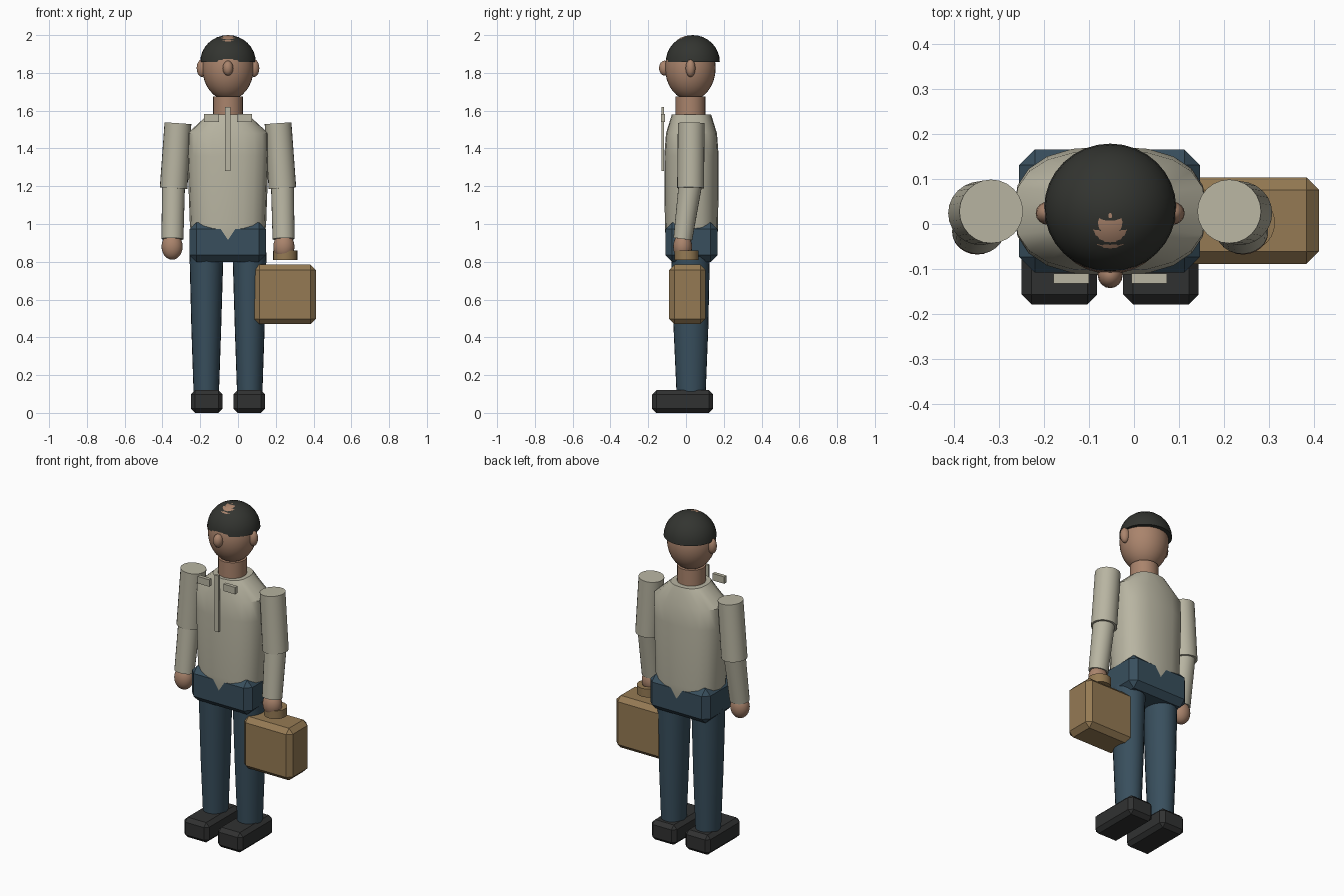
import bpy, bmesh, math
from mathutils import Vector

if "Cube" in bpy.data.objects:
    bpy.data.objects.remove(bpy.data.objects["Cube"])

CX, CY = -0.053, 0.027   # centre line of the figure


def material(name, rgb):
    m = bpy.data.materials.new(name)
    m.diffuse_color = (*rgb, 1)
    m.use_nodes = True
    m.node_tree.nodes["Principled BSDF"].inputs["Base Color"].default_value = m.diffuse_color
    return m


SKIN = material("skin", (0.40, 0.23, 0.15))
SHIRT = material("shirt", (0.48, 0.46, 0.36))
DENIM = material("denim", (0.04, 0.078, 0.11))
DARK = material("dark_leather", (0.03, 0.031, 0.031))
HAIR = material("hair", (0.033, 0.035, 0.03))
TAN = material("tan_leather", (0.30, 0.195, 0.088))


def finish(name, bm, mat, smooth=True):
    bmesh.ops.recalc_face_normals(bm, faces=bm.faces)
    me = bpy.data.meshes.new(name)
    bm.to_mesh(me)
    bm.free()
    ob = bpy.data.objects.new(name, me)
    bpy.context.collection.objects.link(ob)
    me.materials.append(mat)
    if smooth:
        bpy.ops.object.select_all(action='DESELECT')
        ob.select_set(True)
        bpy.context.view_layer.objects.active = ob
        bpy.ops.object.shade_smooth_by_angle(angle=math.radians(35))
    return ob


def box(name, lo, hi, mat, bevel=0.0):
    lo, hi = Vector(lo), Vector(hi)
    bm = bmesh.new()
    bmesh.ops.create_cube(bm, size=1)
    for v in bm.verts:
        v.co = (lo + hi) / 2 + v.co * (hi - lo)
    if bevel:
        bmesh.ops.bevel(bm, geom=bm.edges[:], offset=bevel, segments=1,
                        profile=0.5, affect='EDGES')
    return finish(name, bm, mat, smooth=False)


def ellipsoid(name, c, r, mat, cut=None, seg=32):
    bm = bmesh.new()
    bmesh.ops.create_uvsphere(bm, u_segments=seg, v_segments=seg // 2, radius=1)
    for v in bm.verts:
        v.co = Vector(c) + v.co * Vector(r)
    if cut is not None:   # keep only what lies above the cut height
        bmesh.ops.bisect_plane(bm, geom=bm.verts[:] + bm.edges[:] + bm.faces[:],
                               plane_co=(0, 0, cut), plane_no=(0, 0, -1), clear_outer=True)
        bmesh.ops.holes_fill(bm, edges=[e for e in bm.edges if e.is_boundary])
    return finish(name, bm, mat)


def loft(name, rings, mat, seg=24, power=2.0, tilt=True):
    """Skin closed rings given as (centre, rx, ry); rings face along the path."""
    bm = bmesh.new()
    axis = (Vector(rings[-1][0]) - Vector(rings[0][0])).normalized()
    rot = Vector((0, 0, -1)).rotation_difference(axis)
    loops = []
    for c, rx, ry in rings:
        loop = []
        for i in range(seg):
            a = 2 * math.pi * i / seg
            x, y = math.cos(a), math.sin(a)
            p = Vector((math.copysign(abs(x) ** (2 / power), x) * rx,
                        math.copysign(abs(y) ** (2 / power), y) * ry, 0))
            loop.append(bm.verts.new(Vector(c) + (rot @ p if tilt else p)))
        loops.append(loop)
    for a, b in zip(loops, loops[1:]):
        for i in range(seg):
            j = (i + 1) % seg
            bm.faces.new((a[i], a[j], b[j], b[i]))
    bm.faces.new(loops[0])
    bm.faces.new(loops[-1])
    return finish(name, bm, mat)


# Head, hair and neck
ellipsoid("head", (CX, 0.023, 1.827), (0.136, 0.134, 0.172), SKIN)
ellipsoid("hair", (CX, 0.036, 1.857), (0.147, 0.143, 0.143), HAIR, cut=1.857)
ellipsoid("nose", (CX, -0.113, 1.825), (0.028, 0.03, 0.04), SKIN, seg=16)
loft("neck", [((CX, 0.023, 1.675), 0.079, 0.079), ((CX, 0.023, 1.53), 0.079, 0.079)], SKIN)

# Torso and hips
torso = [(1.58, 0.105, 0.104), (1.48, 0.214, 0.135), (1.36, 0.215, 0.144),
         (1.0, 0.202, 0.141), (0.915, 0.192, 0.137), (0.88, 0.18, 0.128)]
loft("shirt_torso", [((CX, 0.029, z), rx, ry) for z, rx, ry in torso],
     SHIRT, seg=20, power=2.5)
box("hips", (CX - 0.203, -0.108, 0.80), (CX + 0.2, 0.166, 1.008), DENIM, 0.035)

# Shirt placket
box("shirt_placket", (CX - 0.015, -0.13, 1.28), (CX + 0.013, -0.117, 1.62), SHIRT)

# Paired parts
for side, s in (("left", -1), ("right", 1)):
    def at(dx, y, z):
        return (CX + s * dx, y, z)

    ellipsoid(side + "_ear", at(0.138, 0.024, 1.825), (0.028, 0.026, 0.047), SKIN, seg=16)
    xs = sorted((CX + s * 0.047, CX + s * 0.126))
    box(side + "_collar", (xs[0], -0.132, 1.54), (xs[1], -0.11, 1.582), SHIRT)

    loft(side + "_upper_arm", [(at(0.265, 0.028, 1.533), 0.071, 0.071),
                               (at(0.288, 0.024, 1.19), 0.073, 0.071)], SHIRT)
    loft(side + "_forearm", [(at(0.288, 0.026, 1.23), 0.061, 0.063),
                             (at(0.294, -0.017, 0.92), 0.058, 0.05)], SHIRT)
    ellipsoid(side + "_hand", at(0.296, -0.018, 0.88), (0.056, 0.05, 0.069), SKIN, seg=24)

    loft(side + "_leg", [(at(0.114, 0.024, 0.85), 0.09, 0.102),
                         (at(0.115, 0.026, 0.45), 0.079, 0.092),
                         (at(0.115, 0.027, 0.10), 0.067, 0.077)], DENIM)
    xs = sorted((CX + s * 0.029, CX + s * 0.197))
    box(side + "_shoe", (xs[0], -0.179, 0), (xs[1], 0.143, 0.12), DARK, 0.022)

# Case carried in the right hand
box("case", (0.085, -0.089, 0.47), (0.412, 0.104, 0.785), TAN, 0.028)

# Ring-shaped handle with a square section
bm = bmesh.new()
profile = [bm.verts.new((0.25 + r, 0.003, z)) for r, z in
           ((0.033, 0.81), (0.064, 0.81), (0.064, 0.86), (0.033, 0.86))]
edges = [bm.edges.new((profile[i], profile[(i + 1) % 4])) for i in range(4)]
bmesh.ops.spin(bm, geom=profile + edges, cent=(0.25, 0.003, 0), axis=(0, 0, 1),
               angle=2 * math.pi, steps=24)
bmesh.ops.remove_doubles(bm, verts=bm.verts[:], dist=1e-4)
finish("case_handle", bm, TAN)
